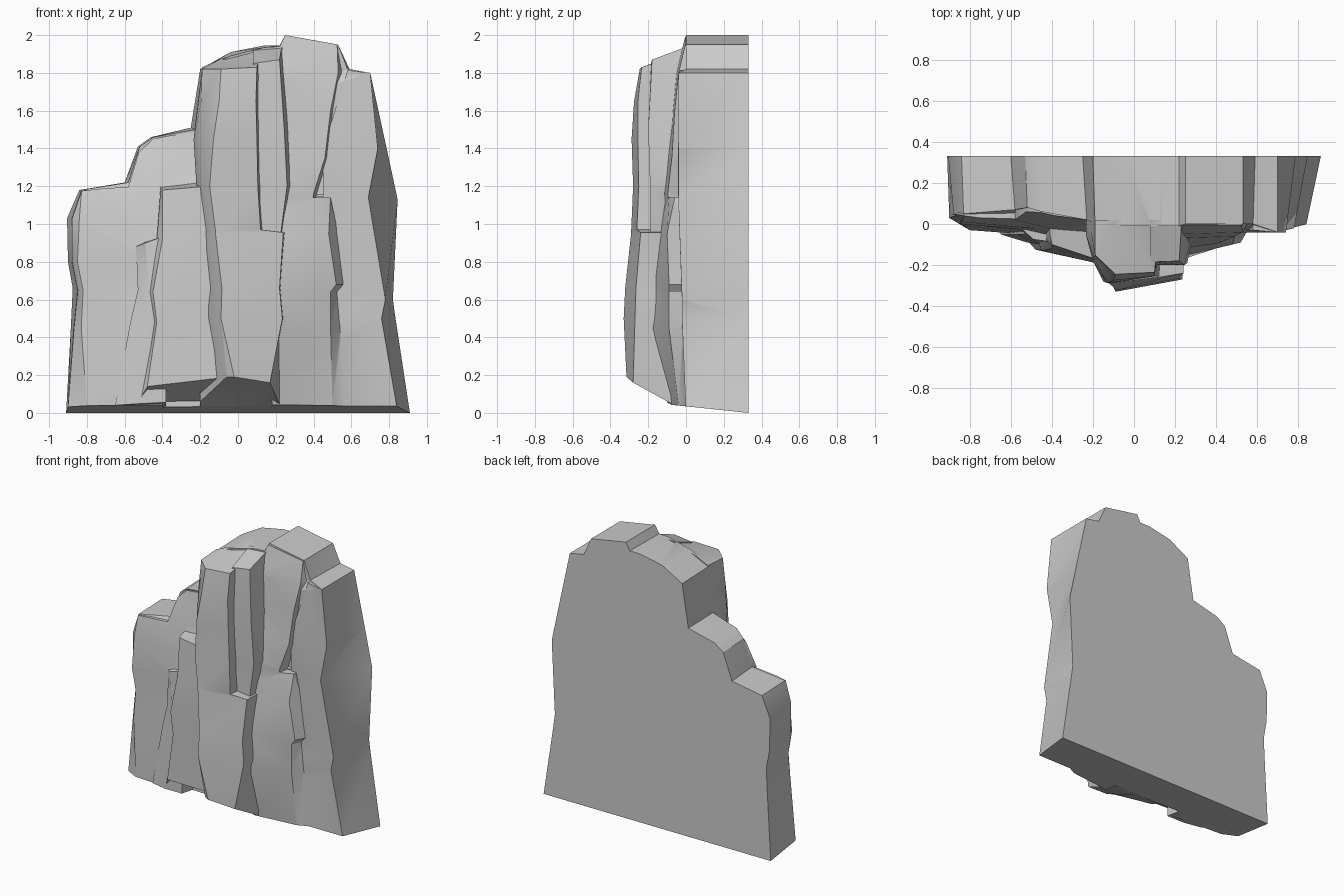
import bpy, bmesh, math
from mathutils import Vector
from mathutils.geometry import tessellate_polygon

BACK = 0.33


def under(y):
    # underside rises gently forward, then steeply below the front buttress
    return 0.106 * (BACK - y) if y > -0.08 else 0.043 + 0.63 * (-0.08 - y)


def finish(name, bm):
    bmesh.ops.triangulate(bm, faces=[f for f in bm.faces if len(f.verts) > 3])
    bmesh.ops.recalc_face_normals(bm, faces=bm.faces)
    me = bpy.data.meshes.new(name)
    bm.to_mesh(me)
    bm.free()
    ob = bpy.data.objects.new(name, me)
    bpy.context.collection.objects.link(ob)
    return ob


def column(name, rows, tops, yb=0.1, base=None):
    """Loft rows (z, x, y, x, y...) of front points; tops = (front z, back z) per point."""
    bm = bmesh.new()
    grid = []
    for i, row in enumerate(rows):
        pts = list(zip(row[1::2], row[2::2]))
        front, back = [], []
        for k, (x, y) in enumerate(pts):
            zf = zb = row[0]
            if row[0] == 0:
                zf, zb = base[k] if base else under(y), under(yb)
            if i == len(rows) - 1:
                zf, zb = tops[k]
            front.append(bm.verts.new((x, y, zf)))
            back.append(bm.verts.new((x, yb, zb)))
        grid.append((front, back))
    for (f0, b0), (f1, b1) in zip(grid, grid[1:]):
        r0, r1 = f0 + b0[::-1], f1 + b1[::-1]
        n = len(r0)
        for k in range(n):
            j = (k + 1) % n
            bm.faces.new((r0[k], r0[j], r1[j], r1[k]))
    for f, b in (grid[0], grid[-1]):
        for k in range(len(f) - 1):
            bm.faces.new((f[k], f[k + 1], b[k + 1], b[k]))
    return finish(name, bm)


# Backing slab: back outline (x, z) and matching front outline (x, y, z)
outline = [
    (-.91, 0, -.9, .04, .031), (-.885, .45, -.87, .05, .45), (-.875, .66, -.85, .05, .65),
    (-.9, .8, -.88, .06, .8), (-.905, 1.03, -.88, .06, 1.03), (-.84, 1.18, -.83, .05, 1.18),
    (-.6, 1.22, -.58, .07, 1.22), (-.53, 1.41, -.52, .08, 1.41), (-.46, 1.46, -.45, .06, 1.46),
    (-.25, 1.51, -.23, .02, 1.5), (-.2, 1.82, -.19, 0, 1.82), (-.04, 1.91, -.04, -.01, 1.89),
    (.14, 1.945, .14, -.01, 1.935), (.22, 1.945, .22, -.01, 1.94), (.25, 2, .25, 0, 2),
    (.53, 1.95, .53, 0, 1.95), (.59, 1.82, .58, 0, 1.82), (.7, 1.8, .7, -.04, 1.8),
    (.787, 1.4, .74, -.04, 1.4), (.845, 1.13, .69, -.04, 1.14), (.82, .6, .78, -.02, .6),
    (.834, .5, .76, -.02, .5), (.91, 0, .84, 0, .035)]
bm = bmesh.new()
vb = [bm.verts.new((p[0], BACK, p[1])) for p in outline]
vf = [bm.verts.new(p[2:]) for p in outline]
for ring in (vb, vf):
    flat = [Vector((v.co.x, v.co.z, 0)) for v in ring]
    for tri in tessellate_polygon([flat]):
        bm.faces.new([ring[i] for i in tri])
for k in range(len(vb)):
    j = (k + 1) % len(vb)
    bm.faces.new((vb[k], vb[j], vf[j], vf[k]))
slab = finish("cliff", bm)

parts = []
# Low left slab
parts.append(column("left_slab", [
    (0, -.9, .03, -.8, -.03, -.4, -.06), (.45, -.868, .04, -.83, -.01, -.4, -.06),
    (.65, -.848, .04, -.82, 0, -.4, -.05), (.8, -.878, .05, -.85, 0, -.4, -.04),
    (1.03, -.878, .05, -.84, .01, -.4, -.03), (1.18, -.828, .04, -.75, .03, -.4, .02)],
    [(1.175, 1.175), (1.185, 1.185), (1.21, 1.21)]))
# Rounded step above it
parts.append(column("left_step", [
    (.6, -.56, .02, -.42, 0, -.15, -.02), (.85, -.57, -.02, -.42, -.06, -.15, -.08),
    (1.2, -.58, .02, -.42, -.02, -.15, -.05), (1.38, -.525, .06, -.42, .03, -.15, 0),
    (1.48, -.45, .055, -.38, .04, -.15, .01)],
    [(1.45, 1.455), (1.465, 1.465), (1.5, 1.5)]))
# Narrow left rib
parts.append(column("narrow_rib", [
    (0, -.65, -.05, -.52, -.09, -.38, -.1), (.48, -.57, -.05, -.46, -.1, -.38, -.1),
    (.65, -.53, -.05, -.47, -.09, -.38, -.1), (.88, -.54, -.03, -.49, -.075, -.38, -.09)],
    [(.88, .89), (.9, .92), (.94, .95)]))
# Mid left column
parts.append(column("mid_left_column", [
    (0, -.52, -.08, -.48, -.125, -.05, -.22), (.48, -.45, -.08, -.43, -.13, -.05, -.22),
    (.64, -.47, -.08, -.45, -.13, -.05, -.22), (.92, -.43, -.07, -.4, -.12, -.1, -.21),
    (1.19, -.41, -.05, -.4, -.1, -.16, -.18)],
    [(1.19, 1.22), (1.18, 1.22), (1.2, 1.25)], base=[.07, .14, .19]))
# Main buttress, stepping back on its right above z = 0.96
parts.append(column("main_buttress", [
    (0, -.2, -.05, -.06, -.29, -.02, -.315, .17, -.28, .22, -.07),
    (.5, -.2, -.1, -.12, -.27, -.09, -.33, .235, -.27, .24, -.1),
    (.66, -.2, -.1, -.1, -.28, -.085, -.322, .22, -.265, .225, -.1),
    (.955, -.2, -.1, -.15, -.24, -.12, -.29, .24, -.24, .25, -.05),
    (.97, -.2, -.1, -.15, -.24, -.12, -.29, .12, -.26, .14, -.05),
    (1.2, -.22, -.1, -.19, -.2, -.15, -.28, .105, -.25, .14, -.05),
    (1.45, -.235, -.05, -.2, -.18, -.13, -.288, .1, -.255, .13, -.05),
    (1.65, -.21, -.03, -.195, -.17, -.1, -.275, .095, -.255, .13, -.05),
    (1.82, -.19, -.005, -.19, -.15, -.09, -.245, .1, -.235, .12, -.03)],
    [(1.82, 1.82), (1.82, 1.83), (1.82, 1.875), (1.83, 1.925), (1.9, 1.925)], 0.02,
    base=[.06, .19, .19, .16, .045]))
# Recessed strip beside the buttress
parts.append(column("recessed_strip", [
    (.9, .08, -.19, .22, -.19, .23, -.05), (1.2, .08, -.19, .26, -.19, .285, -.05),
    (1.5, .08, -.2, .245, -.2, .27, -.03), (1.86, .08, -.185, .22, -.18, .23, -.02)],
    [(1.85, 1.93), (1.87, 1.94), (1.93, 1.94)], 0.02))
# Tall right column, upper part
parts.append(column("peak_column", [
    (1.0, .2, -.1, .38, -.08, .4, 0), (1.16, .2, -.122, .4, -.097, .42, 0),
    (1.35, .2, -.1, .46, -.075, .48, 0), (1.6, .2, -.07, .49, -.06, .51, 0),
    (1.8, .21, -.05, .53, -.04, .55, 0), (1.95, .245, -.005, .525, -.005, .53, .01)],
    [(1.99, 1.99), (1.945, 1.945), (1.94, 1.94)], 0.06))
# Lower bulge under its ledge
parts.append(column("lower_bulge", [
    (0, .18, -.08, .5, -.04, .57, 0), (.45, .18, -.19, .49, -.09, .54, -.02),
    (.64, .18, -.17, .49, -.09, .525, -.02), (.68, .18, -.17, .52, -.09, .56, -.02),
    (.95, .18, -.14, .48, -.1, .53, -.02), (1.14, .18, -.115, .42, -.09, .49, -.06)],
    [(1.14, 1.14), (1.14, 1.14), (1.14, 1.14)], 0.09))
# Right column
parts.append(column("right_column", [
    (0, .5, -.002, .838, -.002), (.5, .48, -.022, .76, -.021), (.6, .48, -.022, .78, -.021),
    (1.14, .45, -.032, .69, -.041), (1.4, .45, -.042, .74, -.041), (1.8, .58, -.03, .7, -.041)],
    [(1.815, 1.815), (1.798, 1.798)], 0.12))


def volume(me):
    bm = bmesh.new()
    bm.from_mesh(me)
    v = abs(bm.calc_volume())
    bm.free()
    return v


# Fuse every column into the slab as one rock
for p in parts:
    mod = slab.modifiers.new("fuse", 'BOOLEAN')
    mod.operation, mod.solver, mod.object = 'UNION', 'EXACT', p
    bpy.context.view_layer.update()
    me = bpy.data.meshes.new_from_object(slab.evaluated_get(bpy.context.evaluated_depsgraph_get()))
    slab.modifiers.clear()
    if volume(me) >= volume(slab.data) * 0.999:
        slab.data = me
        bpy.data.objects.remove(p)

# Soft shading with crisp ridges
for ob in bpy.context.scene.objects:
    ob.data.shade_smooth()
    ob.data.set_sharp_from_angle(angle=math.radians(30))
